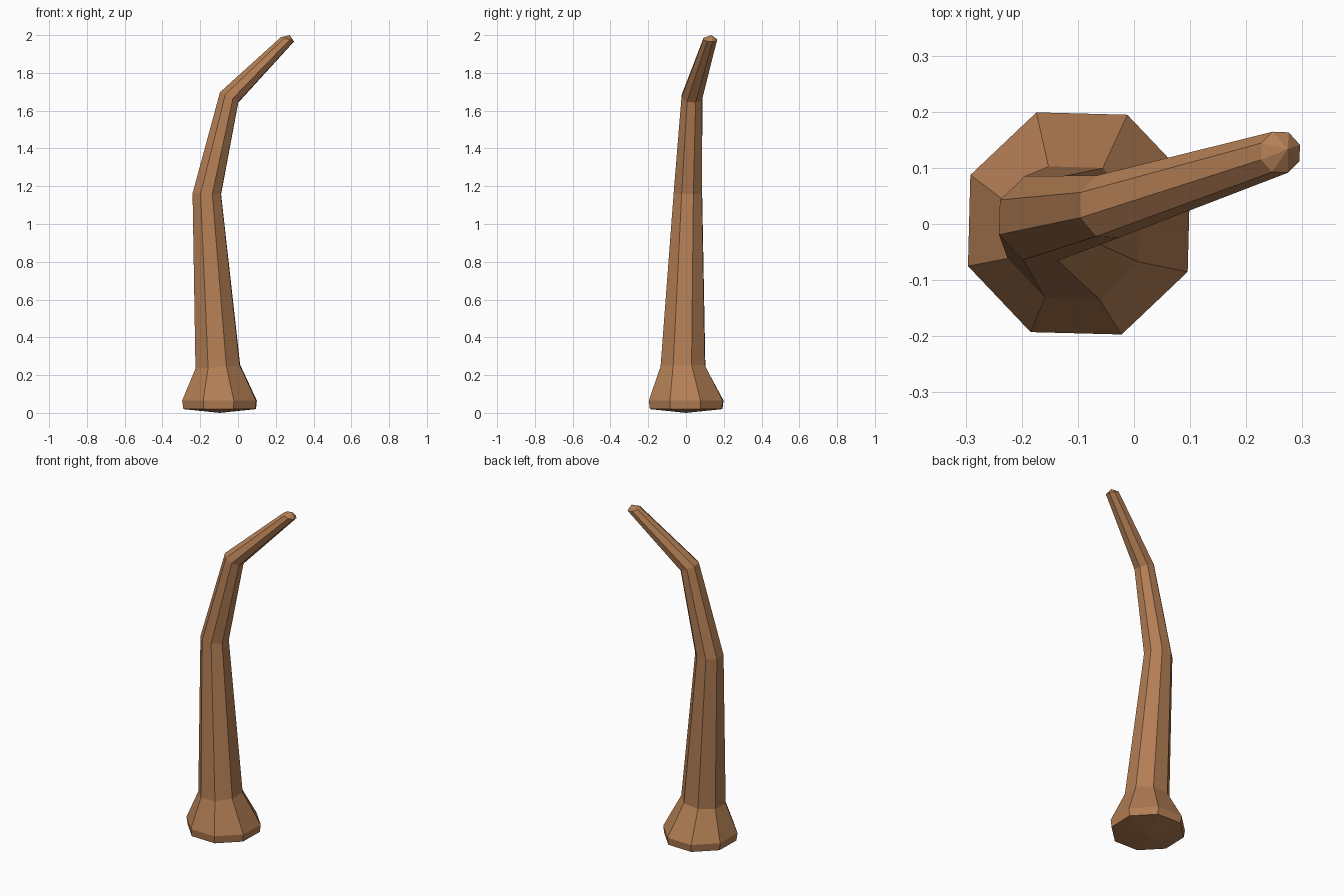
import bpy, bmesh
from math import sin, cos, radians, pi
from mathutils import Vector

if "Cube" in bpy.data.objects:
    bpy.data.objects.remove(bpy.data.objects["Cube"])

SIDES = 8
TURN = radians(21)

# Sections: centre, radius, facing direction
RINGS = [
    ((-0.097, 0.001, 0.02), 0.206, (0, 0, 1)),
    ((-0.098, 0.001, 0.065), 0.212, (0, 0, 1)),
    ((-0.107, -0.016, 0.245), 0.127, (-0.08, -0.02, 1)),
    ((-0.165, 0.010, 1.16), 0.081, (0.02, 0.02, 1)),
    ((-0.047, 0.031, 1.67), 0.059, (0.46, 0.1, 0.88)),
    ((0.261, 0.128, 1.977), 0.039, (0.30, 0.08, 0.95)),
]
BOTTOM = (-0.097, 0.0, 0.0)
TIP = (0.274, 0.133, 2.0)


def add_ring(bm, centre, radius, facing):
    """A regular polygon turned to face the given direction."""
    rot = Vector((0, 0, 1)).rotation_difference(Vector(facing).normalized())
    verts = []
    for i in range(SIDES):
        a = TURN + 2 * pi * i / SIDES
        p = rot @ Vector((radius * cos(a), radius * sin(a), 0))
        verts.append(bm.verts.new(Vector(centre) + p))
    return verts


bm = bmesh.new()
rings = [add_ring(bm, *r) for r in RINGS]

# Sides of the flared base, shaft and bent end
for low, high in zip(rings, rings[1:]):
    for i in range(SIDES):
        j = (i + 1) % SIDES
        bm.faces.new((low[i], low[j], high[j], high[i]))

# Shallow pointed caps
for ring, point in ((rings[0], BOTTOM), (rings[-1], TIP)):
    pole = bm.verts.new(point)
    for i in range(SIDES):
        bm.faces.new((ring[i], ring[(i + 1) % SIDES], pole))

bmesh.ops.recalc_face_normals(bm, faces=bm.faces)
mesh = bpy.data.meshes.new("bent_trunk")
bm.to_mesh(mesh)
bm.free()

# Brown wood colour
mat = bpy.data.materials.new("brown_wood")
mat.diffuse_color = (0.45, 0.21, 0.09, 1)
mat.use_nodes = True
mat.node_tree.nodes["Principled BSDF"].inputs["Base Color"].default_value = mat.diffuse_color
mesh.materials.append(mat)
trunk = bpy.data.objects.new("bent_trunk", mesh)
bpy.context.collection.objects.link(trunk)
